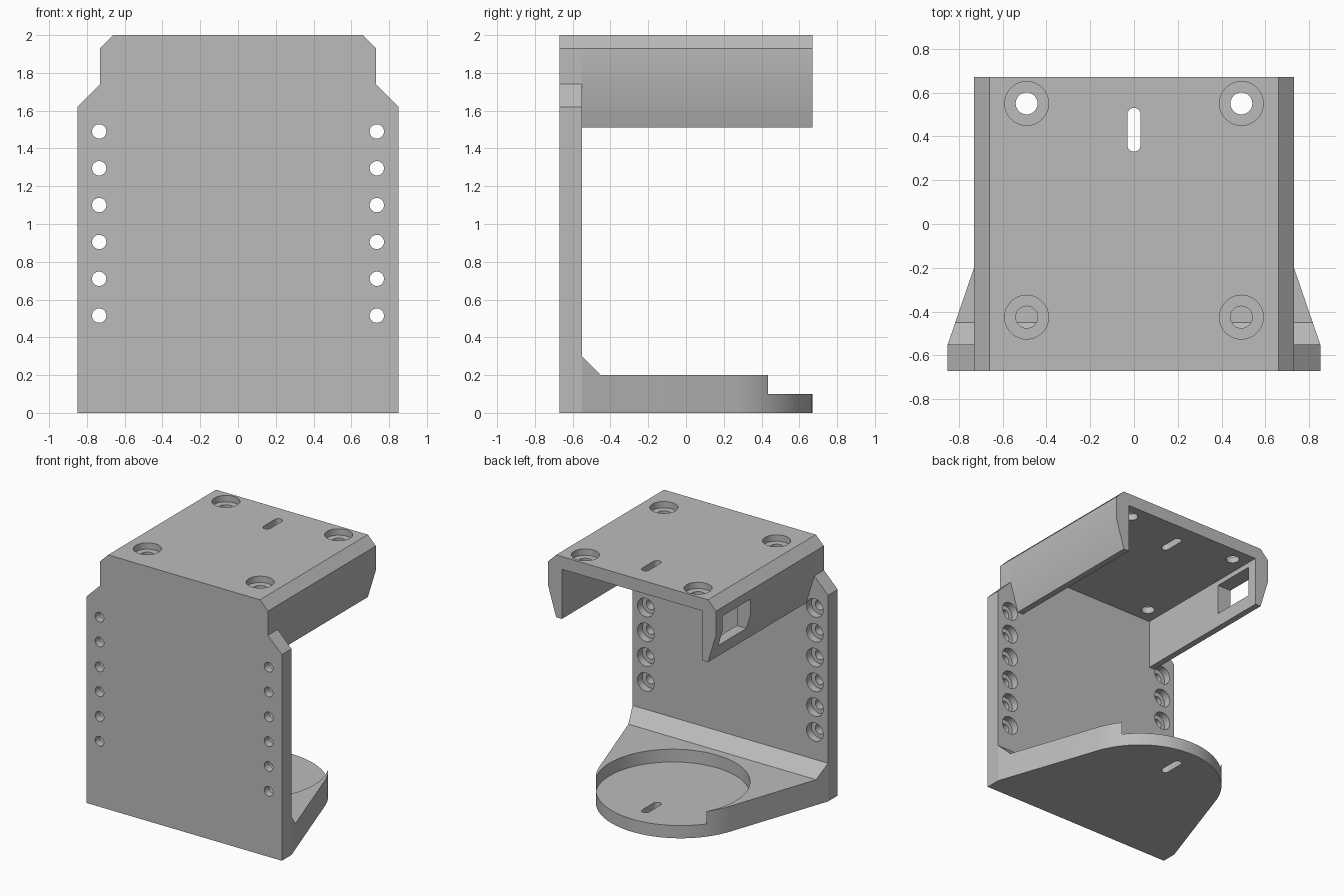
import bpy, bmesh, math
from mathutils import Vector

cube = bpy.data.objects.get("Cube")
if cube:
    bpy.data.objects.remove(cube, do_unlink=True)

grey = bpy.data.materials.new("plain grey")
grey.use_nodes = True
grey.diffuse_color = (0.5, 0.5, 0.5, 1)
grey.node_tree.nodes["Principled BSDF"].inputs["Base Color"].default_value = (0.5, 0.5, 0.5, 1)


def prism(name, points, axis, low, high):
    """Extrude a 2D profile along an axis; the profile uses the other two axes in order."""
    def place(p, d):
        co = list(p)
        co.insert("xyz".index(axis), d)
        return co
    bm = bmesh.new()
    face = bm.faces.new([bm.verts.new(place(p, low)) for p in points])
    extruded = bmesh.ops.extrude_face_region(bm, geom=[face])["geom"]
    shift = Vector(place((0, 0), high - low))
    bmesh.ops.translate(bm, vec=shift, verts=[g for g in extruded if isinstance(g, bmesh.types.BMVert)])
    bmesh.ops.recalc_face_normals(bm, faces=bm.faces)
    mesh = bpy.data.meshes.new(name)
    bm.to_mesh(mesh)
    bm.free()
    mesh.materials.append(grey)
    obj = bpy.data.objects.new(name, mesh)
    bpy.context.collection.objects.link(obj)
    return obj


def arc(cx, cy, r, start=0, end=360, steps=48):
    full = end - start == 360
    angles = [math.radians(start + (end - start) * i / steps) for i in range(steps + (not full))]
    return [(cx + r * math.cos(a), cy + r * math.sin(a)) for a in angles]


def mirrored(half):
    return half + [(-x, y) for x, y in reversed(half)]


def activate(obj):
    bpy.ops.object.select_all(action="DESELECT")
    obj.select_set(True)
    bpy.context.view_layer.objects.active = obj


def cut(obj, points, axis, low, high):
    cutter = prism("cutter", points, axis, low, high)
    cutter.hide_render = True
    activate(obj)
    mod = obj.modifiers.new("cut", "BOOLEAN")
    mod.operation, mod.solver, mod.object = "DIFFERENCE", "EXACT", cutter
    bpy.ops.object.modifier_apply(modifier=mod.name)
    bpy.data.objects.remove(cutter, do_unlink=True)


FRONT, INNER, BACK = -0.67, -0.55, 0.67
slot = arc(0, 0.5, 0.03, 0, 180, 12) + arc(0, 0.36, 0.03, 180, 360.001, 12)

# Front plate with stepped shoulders
front_plate = prism("front_plate", mirrored(
    [(0.85, 0), (0.85, 1.62), (0.73, 1.74), (0.73, 1.93), (0.66, 2)]), "y", FRONT, INNER)

# Two columns of screw holes, counterbored on the inner side
for x in (-0.735, 0.735):
    for i in range(6):
        z = 0.515 + 0.195 * i
        cut(front_plate, arc(x, z, 0.038, steps=32), "y", -0.8, -0.4)
        cut(front_plate, arc(x, z, 0.072, steps=32), "y", -0.61, -0.4)

# Top plate with tapered side flanges
top_hood = prism("top_hood", mirrored(
    [(0.61, 1.9), (0.61, 1.51), (0.66, 1.51), (0.73, 1.74), (0.73, 1.93), (0.66, 2)][::1]),
    "y", INNER, BACK)

# Counterbored mounting holes and cable slot
for x in (-0.49, 0.49):
    for y in (-0.425, 0.55):
        cut(top_hood, arc(x, y, 0.05, steps=32), "z", 1.8, 2.1)
        cut(top_hood, arc(x, y, 0.1), "z", 1.95, 2.1)
cut(top_hood, slot, "z", 1.8, 2.1)

# Window in one flange
cut(top_hood, [(0.24, 1.62), (0.59, 1.62), (0.59, 1.86), (0.24, 1.86)], "x", -0.9, -0.5)

# Rounded base tray: straight sides run tangent into the back arc
base_tray = prism("base_tray", [(-0.85, INNER), (0.85, INNER)]
                  + arc(0, 0.065, 0.605, 18.9, 161.1, 64), "z", 0, 0.3)
# Sloped brace along the plate
cut(base_tray, [(-0.6, 0.35), (-0.45, 0.2), (1, 0.2), (1, 0.5), (-0.6, 0.5)], "x", -1, 1)
# Round recess open at the back
cut(base_tray, arc(0, 0.165, 0.55, steps=96), "z", 0.1, 0.5)
cut(base_tray, slot, "z", -0.1, 0.4)

# Smooth the curved walls, keep the edges sharp
for part in (front_plate, top_hood, base_tray):
    activate(part)
    bpy.ops.object.shade_smooth_by_angle(angle=math.radians(25))
